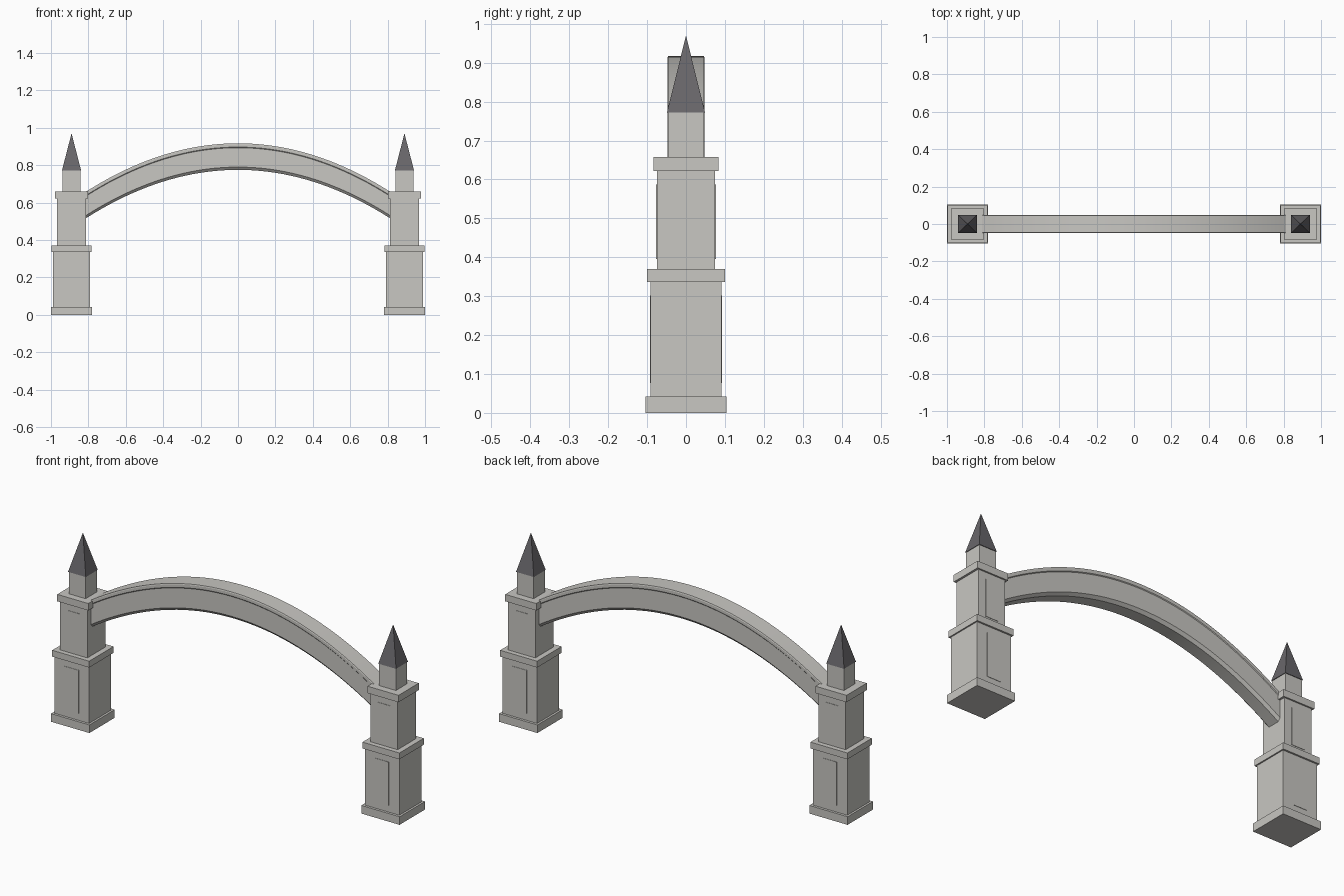
import bpy, bmesh, math

if "Cube" in bpy.data.objects:
    bpy.data.objects.remove(bpy.data.objects["Cube"])


def material(name, rgb):
    m = bpy.data.materials.new(name)
    m.diffuse_color = (*rgb, 1)
    m.use_nodes = True
    m.node_tree.nodes["Principled BSDF"].inputs["Base Color"].default_value = m.diffuse_color
    return m


STONE = material("pale stone", (0.58, 0.57, 0.54))
SLATE = material("dark slate", (0.14, 0.135, 0.145))


def finish(bm, name, mat):
    bmesh.ops.recalc_face_normals(bm, faces=bm.faces)
    me = bpy.data.meshes.new(name)
    bm.to_mesh(me)
    bm.free()
    ob = bpy.data.objects.new(name, me)
    bpy.context.collection.objects.link(ob)
    me.materials.append(mat)
    return ob


def block(name, cx, cy, hx, hy, z0, z1):
    """Box from half sizes and a height range."""
    bm = bmesh.new()
    bmesh.ops.create_cube(bm, size=2)
    for v in bm.verts:
        v.co = (cx + v.co.x * hx, cy + v.co.y * hy, z0 if v.co.z < 0 else z1)
    return finish(bm, name, STONE)


# Tiers of a pier: name, half x, half y, bottom, top
TIERS = [
    ("plinth", 0.110, 0.104, 0.0, 0.042),
    ("lower_block", 0.099, 0.091, 0.042, 0.337),
    ("middle_band", 0.106, 0.100, 0.337, 0.370),
    ("upper_block", 0.078, 0.075, 0.370, 0.622),
    ("cornice", 0.089, 0.083, 0.622, 0.658),
    ("pinnacle_shaft", 0.048, 0.046, 0.658, 0.772),
]
# Shallow panels on front and back: name, half x, face y, bottom, top
PANELS = [
    ("lower_panel", 0.04, 0.091, 0.077, 0.302),
    ("upper_panel", 0.036, 0.075, 0.395, 0.587),
]

for side, cx in (("left", -0.89), ("right", 0.89)):
    for name, hx, hy, z0, z1 in TIERS:
        block(f"{side}_{name}", cx, 0, hx, hy, z0, z1)
    for name, hx, y, z0, z1 in PANELS:
        for face, s in (("front", -1), ("back", 1)):
            block(f"{side}_{face}_{name}", cx, s * y, hx, 0.002, z0, z1)
    # Pyramid spire
    bm = bmesh.new()
    base = [bm.verts.new((cx + a * 0.051, b * 0.049, 0.772))
            for a, b in ((-1, -1), (1, -1), (1, 1), (-1, 1))]
    tip = bm.verts.new((cx, 0, 0.97))
    bm.faces.new(base)
    for i in range(4):
        bm.faces.new((base[i], base[(i + 1) % 4], tip))
    finish(bm, f"{side}_spire", SLATE)

# Arch: moulded section (half y, z at crown) swept along a shallow curve
HALF = [(0.046, 0.917), (0.048, 0.912), (0.048, 0.897), (0.045, 0.893),
        (0.045, 0.790), (0.032, 0.775)]
SECTION = HALF + [(-y, z) for y, z in reversed(HALF)]
N, END = 40, 0.815
bm = bmesh.new()
rings = []
for i in range(N + 1):
    x = END * (2 * i / N - 1)
    drop = 0.26 * (x / END) ** 2
    rings.append([bm.verts.new((x, y, z - drop)) for y, z in SECTION])
n = len(SECTION)
for a, b in zip(rings, rings[1:]):
    for j in range(n):
        k = (j + 1) % n
        bm.faces.new((a[j], a[k], b[k], b[j]))
bm.faces.new(rings[0])
bm.faces.new(rings[-1])
arch = finish(bm, "arch", STONE)
bpy.context.view_layer.objects.active = arch
arch.select_set(True)
bpy.ops.object.shade_smooth_by_angle(angle=math.radians(15))
